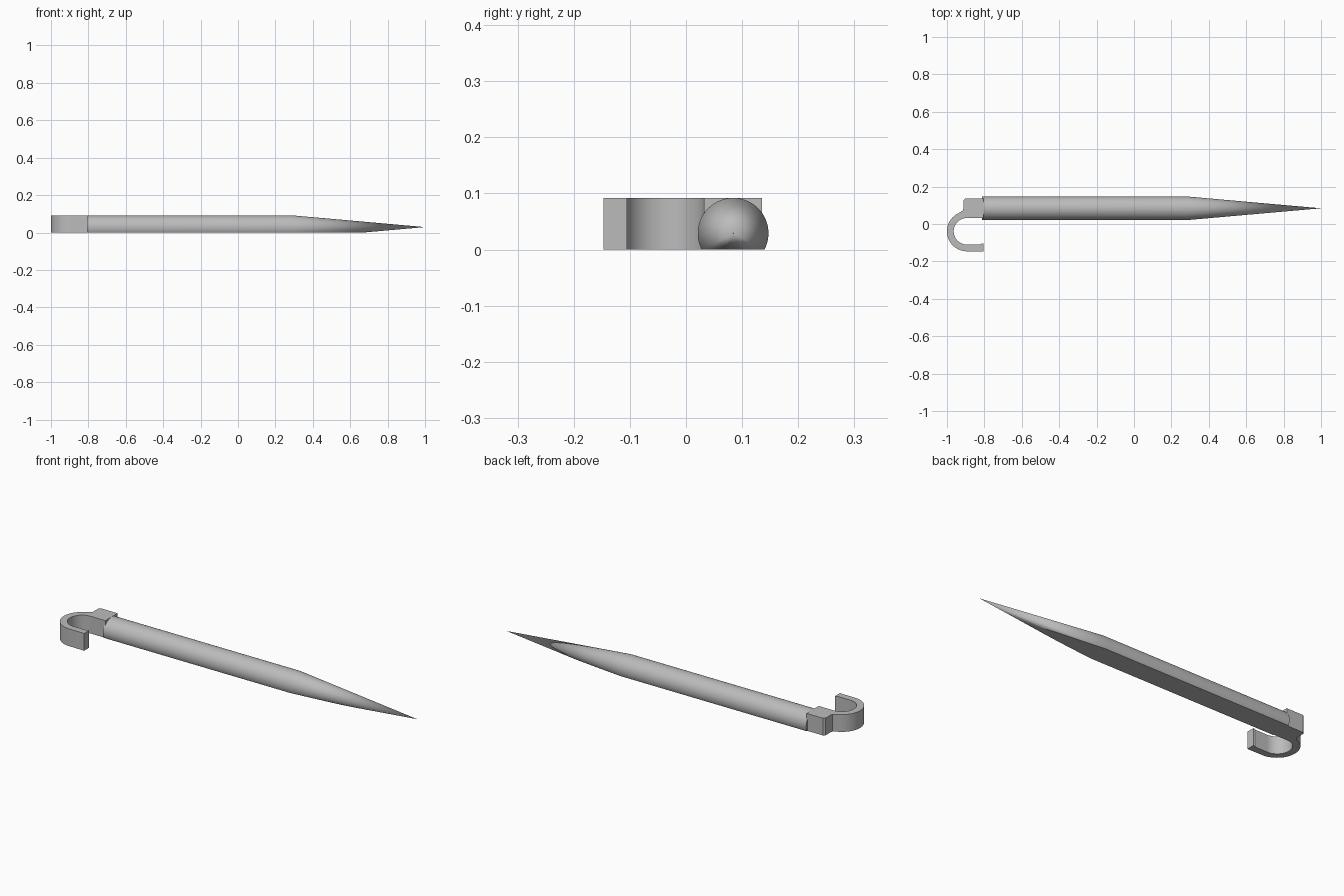
import bpy, bmesh, math
from mathutils import Vector

if "Cube" in bpy.data.objects:
    bpy.data.objects.remove(bpy.data.objects["Cube"])

grey = bpy.data.materials.new("plain_grey")
grey.diffuse_color = (0.5, 0.5, 0.5, 1)
grey.use_nodes = True
grey.node_tree.nodes["Principled BSDF"].inputs["Base Color"].default_value = grey.diffuse_color


def finish(bm, name):
    bmesh.ops.recalc_face_normals(bm, faces=bm.faces)
    me = bpy.data.meshes.new(name)
    bm.to_mesh(me)
    bm.free()
    me.materials.append(grey)
    ob = bpy.data.objects.new(name, me)
    bpy.context.collection.objects.link(ob)
    for p in me.polygons:
        p.use_smooth = True
    me.set_sharp_from_angle(angle=math.radians(25))
    return ob


def arc(cx, cy, r, a0, a1, n):
    pts = []
    for i in range(n + 1):
        a = math.radians(a0 + (a1 - a0) * i / n)
        pts.append((cx + r * math.cos(a), cy + r * math.sin(a)))
    return pts


# Pointed rod: round bar with a long taper, sliced flat on the underside
SEG, RAD, CY, CZ = 96, 0.063, 0.084, 0.029
bm = bmesh.new()
rings = []
for x in (-0.812, 0.285):
    rings.append([bm.verts.new((x, CY + RAD * math.cos(2 * math.pi * i / SEG),
                                CZ + RAD * math.sin(2 * math.pi * i / SEG)))
                  for i in range(SEG)])
tip = bm.verts.new((1.0, CY, CZ))
bm.faces.new(rings[0])
for i in range(SEG):
    j = (i + 1) % SEG
    bm.faces.new((rings[0][i], rings[0][j], rings[1][j], rings[1][i]))
    bm.faces.new((rings[1][i], rings[1][j], tip))
cut = bmesh.ops.bisect_plane(bm, geom=bm.verts[:] + bm.edges[:] + bm.faces[:],
                             plane_co=(0, 0, 0), plane_no=(0, 0, 1), clear_inner=True)
edges = [e for e in cut["geom_cut"] if isinstance(e, bmesh.types.BMEdge)]
bmesh.ops.contextual_create(bm, geom=edges)
finish(bm, "pointed_rod")

# Hook with its mounting block: one outline, extruded upward
HX, HY, R_OUT, R_IN, END = -0.893, -0.039, 0.107, 0.071, -0.805
outline = [(END, 0.135), (-0.903, 0.135), (-0.912, 0.127)]      # block
outline += [(-0.912, 0.082), (-0.915, 0.073), (-0.923, 0.067)]  # fillet into the hook
outline += arc(HX, HY, R_OUT, 116, 270, 32)                     # outer curve
outline += [(END, HY - R_OUT - 0.001), (END, -0.105), (-0.815, -0.105),
            (-0.824, HY - R_IN)]                                # arm end with small lip
outline += arc(HX, HY, R_IN, 270, 90, 36)                       # inner curve
outline += [(END, HY + R_IN)]
bm = bmesh.new()
base = bm.faces.new([bm.verts.new((x, y, 0)) for x, y in outline])
top = bmesh.ops.extrude_face_region(bm, geom=[base])["geom"]
bmesh.ops.translate(bm, vec=Vector((0, 0, 0.092)),
                    verts=[v for v in top if isinstance(v, bmesh.types.BMVert)])
# restore the underside if the extrusion consumed it
if not any(all(abs(v.co.z) < 1e-6 for v in f.verts) for f in bm.faces):
    bmesh.ops.contextual_create(bm, geom=[e for e in bm.edges
                                if all(abs(v.co.z) < 1e-6 for v in e.verts)])
finish(bm, "hook")
